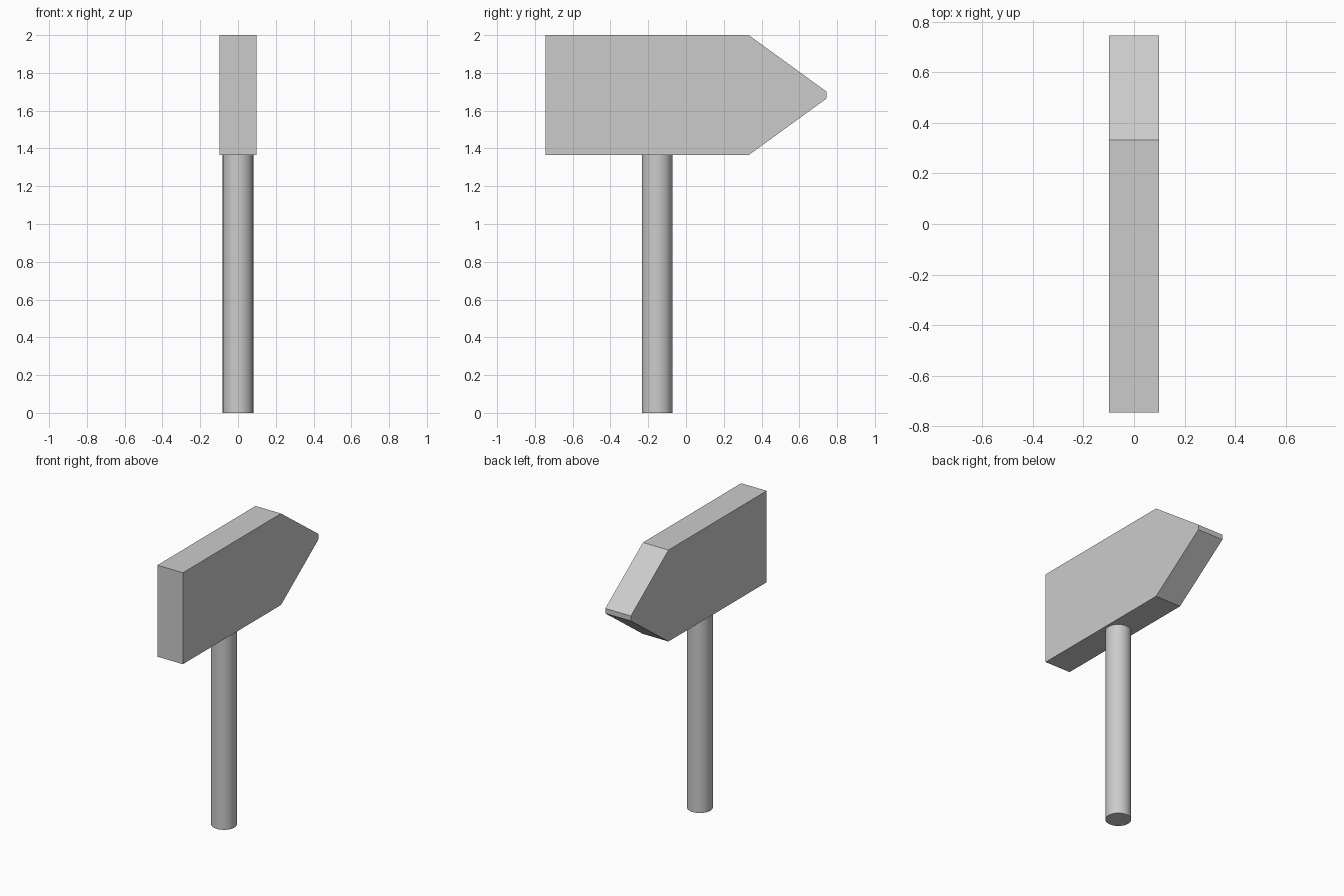
import bpy, bmesh
from mathutils import Vector

if "Cube" in bpy.data.objects:
    bpy.data.objects.remove(bpy.data.objects["Cube"])

HALF_W = 0.098      # half thickness of the head
HEAD_BOTTOM = 1.365

# Head: side profile (y, z) extruded along x
profile = [(-0.745, HEAD_BOTTOM), (0.332, HEAD_BOTTOM), (0.745, 1.665),
           (0.745, 1.70), (0.332, 2.0), (-0.745, 2.0)]
bm = bmesh.new()
face = bm.faces.new([bm.verts.new((-HALF_W, y, z)) for y, z in profile])
ext = bmesh.ops.extrude_face_region(bm, geom=[face])
verts = [g for g in ext["geom"] if isinstance(g, bmesh.types.BMVert)]
bmesh.ops.translate(bm, verts=verts, vec=Vector((2 * HALF_W, 0, 0)))
bmesh.ops.recalc_face_normals(bm, faces=bm.faces)
mesh = bpy.data.meshes.new("hammer_head")
bm.to_mesh(mesh)
bm.free()
bpy.context.collection.objects.link(bpy.data.objects.new("hammer_head", mesh))

# Handle: round shaft standing on the ground, meeting the head's underside
bpy.ops.mesh.primitive_cylinder_add(vertices=48, radius=0.081, depth=HEAD_BOTTOM,
                                    location=(0, -0.153, HEAD_BOTTOM / 2))
bpy.context.object.name = "handle"
bpy.ops.object.shade_smooth_by_angle()
